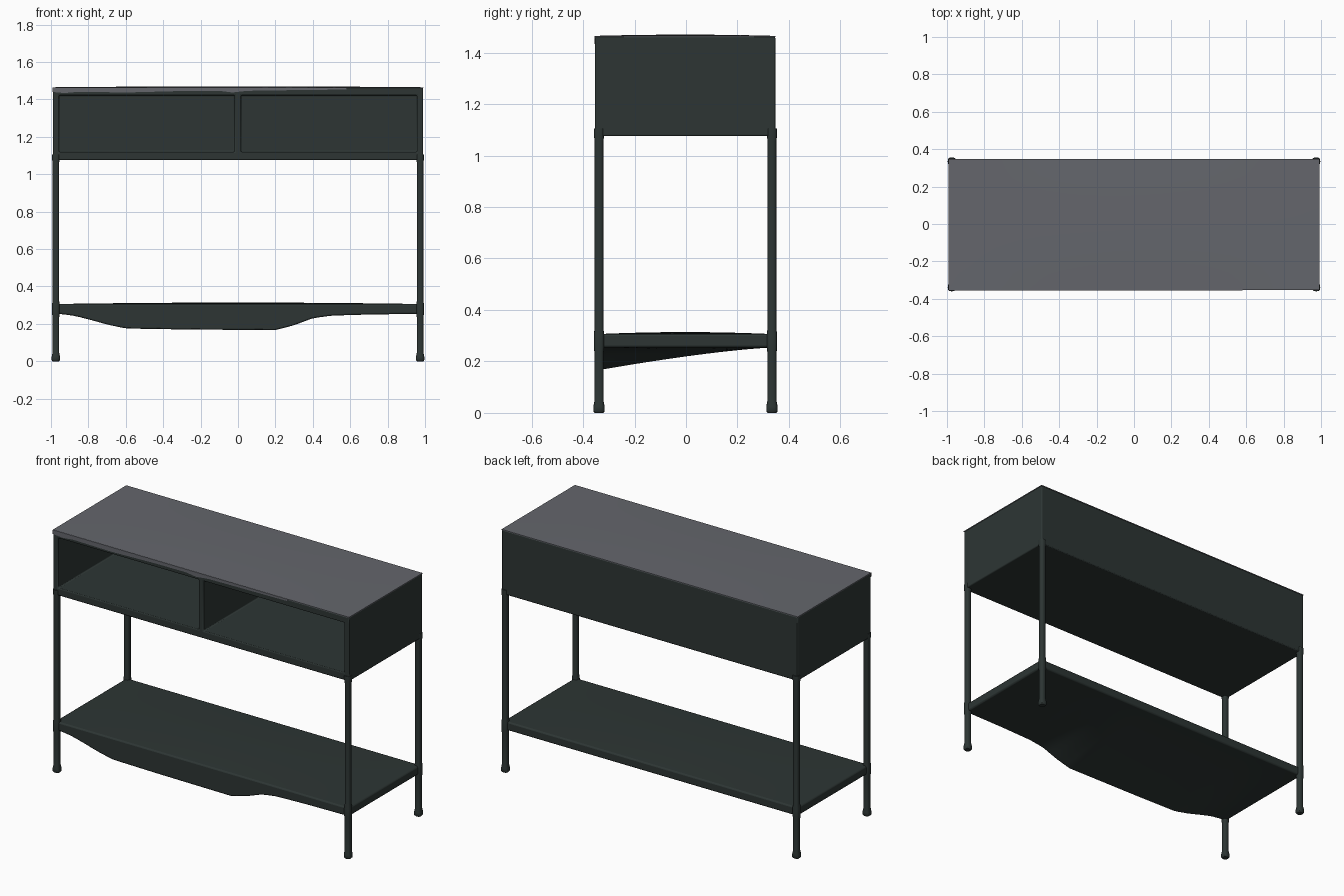
import bpy, bmesh, math

if "Cube" in bpy.data.objects:
    bpy.data.objects.remove(bpy.data.objects["Cube"])


def material(name, rgb):
    m = bpy.data.materials.new(name)
    m.diffuse_color = (*rgb, 1)
    m.use_nodes = True
    m.node_tree.nodes["Principled BSDF"].inputs["Base Color"].default_value = m.diffuse_color
    return m


DARK = material("dark green grey", (0.026, 0.036, 0.034))
GREY = material("worn grey top", (0.128, 0.133, 0.150))


def finish(name, bm, mat, bevel=0.0):
    bmesh.ops.recalc_face_normals(bm, faces=bm.faces[:])
    me = bpy.data.meshes.new(name)
    bm.to_mesh(me)
    bm.free()
    me.materials.append(mat)
    ob = bpy.data.objects.new(name, me)
    bpy.context.collection.objects.link(ob)
    if bevel:
        b = ob.modifiers.new("soft edges", 'BEVEL')
        b.width, b.segments, b.limit_method = bevel, 2, 'ANGLE'
        b.angle_limit = math.radians(50)
    bpy.ops.object.select_all(action='DESELECT')
    bpy.context.view_layer.objects.active = ob
    ob.select_set(True)
    bpy.ops.object.shade_smooth_by_angle(angle=math.radians(40))
    return ob


# Cabinet: a front lattice, the shell pulled back, two openings pushed in
FRONT, BACK = -0.353, 0.347
xs = [-0.99, -0.957, -0.018, 0.016, 0.957, 0.99]
zs = [1.075, 1.12, 1.422, 1.463]
bm = bmesh.new()
v = [[bm.verts.new((x, FRONT, z)) for x in xs] for z in zs]
openings = []
for j in range(3):
    for i in range(5):
        f = bm.faces.new((v[j][i], v[j][i + 1], v[j + 1][i + 1], v[j + 1][i]))
        if j == 1 and i in (1, 3):
            openings.append(f)
rim = [e for e in bm.edges if e.is_boundary]
out = bmesh.ops.extrude_edge_only(bm, edges=rim)["geom"]
for q in out:
    if isinstance(q, bmesh.types.BMVert):
        q.co.y = BACK
bmesh.ops.holes_fill(bm, edges=[e for e in bm.edges if e.is_boundary], sides=0)
for f in bmesh.ops.extrude_discrete_faces(bm, faces=openings)["faces"]:
    for q in f.verts:
        q.co.y = BACK - 0.03
finish("cabinet", bm, DARK, 0.006)

# Thin slightly crowned grey top
bm = bmesh.new()
bmesh.ops.create_grid(bm, x_segments=16, y_segments=8, size=1)
geo = bmesh.ops.extrude_face_region(bm, geom=bm.faces[:])["geom"]
upper = {q for q in geo if isinstance(q, bmesh.types.BMVert)}
for q in bm.verts:
    crown = 0.005 * (1 - q.co.x ** 2) * (1 - q.co.y ** 2)
    q.co.z = 1.465 + crown if q in upper else 1.460
    q.co.x *= 0.991
    q.co.y = -0.003 + q.co.y * 0.351
finish("top_plate", bm, GREY)

# Worn grey strip along the top of the front, ragged at its lower edge
edge = [(0.58, 1.453), (0.25, 1.449), (0.05, 1.446), (-0.03, 1.437), (-0.1, 1.446),
        (-0.3, 1.445), (-0.6, 1.437), (-0.85, 1.441), (-0.93, 1.434), (-0.991, 1.440)]
bm = bmesh.new()
rows = [[bm.verts.new((x, y, z)) for x, z in edge] for y in (-0.3555,)]
tops = [bm.verts.new((x, -0.3555, 1.464)) for x, z in edge]
for i in range(len(edge) - 1):
    bm.faces.new((rows[0][i], tops[i], tops[i + 1], rows[0][i + 1]))
geo = bmesh.ops.extrude_face_region(bm, geom=bm.faces[:])["geom"]
for q in geo:
    if isinstance(q, bmesh.types.BMVert):
        q.co.y = -0.351
finish("worn_front_strip", bm, GREY)

# Lower shelf, its underside sagging toward the front
SAG = [(-1, 0), (-0.94, 0.002), (-0.87, 0.012), (-0.8, 0.03), (-0.7, 0.058), (-0.6, 0.08),
       (-0.3, 0.085), (0.2, 0.089), (0.3, 0.062), (0.4, 0.024), (0.5, 0.010), (0.7, 0.004), (1, 0)]


def sag(x):
    for (a, za), (b, zb) in zip(SAG, SAG[1:]):
        if x <= b:
            return za + (zb - za) * (x - a) / (b - a)
    return 0


bm = bmesh.new()
bmesh.ops.create_grid(bm, x_segments=60, y_segments=16, size=1)
geo = bmesh.ops.extrude_face_region(bm, geom=bm.faces[:])["geom"]
lower = {q for q in geo if isinstance(q, bmesh.types.BMVert)}
for q in bm.verts:
    u, w = q.co.x, q.co.y
    if q in lower:
        q.co.z = 0.254 - sag(u * 0.983) * ((1 - w) / 2) ** 1.35
    else:
        q.co.z = 0.306 + 0.008 * (1 - u * u) * (1 - w * w)
    q.co.x = u * 0.983
    q.co.y = -0.003 + w * 0.343
finish("lower_shelf", bm, DARK, 0.008)

# Slim rounded legs with flared feet, one ring per (height, half width)
RINGS = [(0, 0.017), (0.006, 0.022), (0.025, 0.022), (0.045, 0.018), (0.235, 0.018),
         (0.255, 0.020), (0.305, 0.020), (0.33, 0.017), (1.055, 0.017), (1.08, 0.020), (1.105, 0.020)]
SIDES = 16


def leg(name, cx, cy):
    bm = bmesh.new()
    prev = None
    for z, r in RINGS:
        ring = []
        for k in range(SIDES):
            a = 2 * math.pi * k / SIDES
            c, s = math.cos(a), math.sin(a)
            ring.append(bm.verts.new((cx + r * math.copysign(abs(c) ** 0.7, c),
                                      cy + r * math.copysign(abs(s) ** 0.7, s), z)))
        if prev:
            for k in range(SIDES):
                n = (k + 1) % SIDES
                bm.faces.new((prev[k], prev[n], ring[n], ring[k]))
        else:
            bm.faces.new(ring[::-1])
        prev = ring
    bm.faces.new(prev)
    finish(name, bm, DARK)


for sx, side in ((-1, "left"), (1, "right")):
    leg("front_leg_" + side, sx * 0.974, -0.338)
    leg("back_leg_" + side, sx * 0.974, 0.334)
